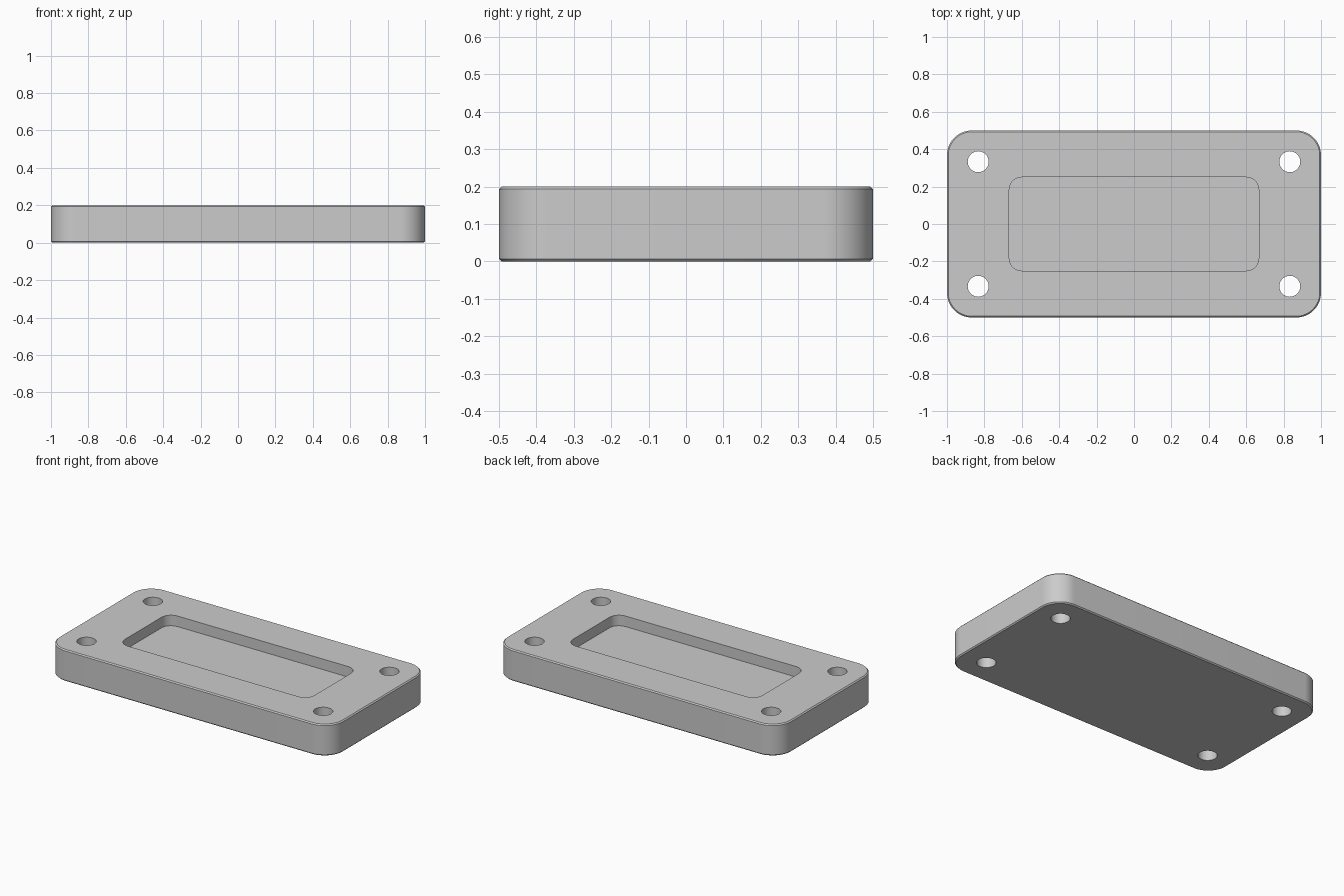
import bpy
import bmesh
from math import cos, sin, pi, radians

cube = bpy.data.objects.get("Cube")
if cube:
    bpy.data.objects.remove(cube, do_unlink=True)

HEIGHT = 0.2
CHAMFER = 0.007
POCKET_DEPTH = 0.067
ARC_STEPS = 16

grey = bpy.data.materials.new("light_grey")
grey.use_nodes = True
colour = (0.6, 0.6, 0.6, 1)
grey.diffuse_color = colour
grey.node_tree.nodes["Principled BSDF"].inputs["Base Color"].default_value = colour


def rounded_rect(half_x, half_y, radius):
    """Counter-clockwise outline with four rounded corners."""
    points = []
    corners = [(1, 1), (-1, 1), (-1, -1), (1, -1)]
    for quarter, (sx, sy) in enumerate(corners):
        for i in range(ARC_STEPS + 1):
            a = (quarter + i / ARC_STEPS) * pi / 2
            points.append((sx * (half_x - radius) + radius * cos(a),
                           sy * (half_y - radius) + radius * sin(a)))
    return points


def circle(x, y, radius, sides=48):
    return [(x + radius * cos(2 * pi * i / sides),
             y + radius * sin(2 * pi * i / sides)) for i in range(sides)]


def loft(name, sections):
    """Closed solid through a stack of (outline, z) sections."""
    bm = bmesh.new()
    rings = [[bm.verts.new((x, y, z)) for x, y in outline] for outline, z in sections]
    for low, high in zip(rings, rings[1:]):
        n = len(low)
        for i in range(n):
            j = (i + 1) % n
            bm.faces.new((low[i], low[j], high[j], high[i]))
    bm.faces.new(rings[0][::-1])
    bm.faces.new(rings[-1])
    mesh = bpy.data.meshes.new(name)
    bm.to_mesh(mesh)
    bm.free()
    mesh.materials.append(grey)
    obj = bpy.data.objects.new(name, mesh)
    bpy.context.collection.objects.link(obj)
    return obj


# Plate body with chamfered top and bottom rims
outer = rounded_rect(1, 0.5, 0.133)
inner = rounded_rect(1 - CHAMFER, 0.5 - CHAMFER, 0.133 - CHAMFER)
plate = loft("mounting_plate", [(inner, 0), (outer, CHAMFER),
                                (outer, HEIGHT - CHAMFER), (inner, HEIGHT)])

# Cutters: shallow rounded pocket and four through holes
pocket = rounded_rect(0.667, 0.25, 0.067)
cutters = [loft("pocket_cutter", [(pocket, HEIGHT - POCKET_DEPTH), (pocket, HEIGHT + 0.1)])]
for sx in (-1, 1):
    for sy in (-1, 1):
        hole = circle(sx * 0.833, sy * 0.333, 0.056)
        cutters.append(loft("screw_hole_cutter", [(hole, -0.1), (hole, HEIGHT + 0.1)]))

bpy.ops.object.select_all(action='DESELECT')
plate.select_set(True)
bpy.context.view_layer.objects.active = plate
for cutter in cutters:
    cutter.hide_render = True
    cut = plate.modifiers.new(cutter.name, 'BOOLEAN')
    cut.operation = 'DIFFERENCE'
    cut.solver = 'EXACT'
    cut.object = cutter
    bpy.ops.object.modifier_apply(modifier=cut.name)
    bpy.data.objects.remove(cutter, do_unlink=True)

# Smooth rounded walls, crisp rims
bpy.ops.object.shade_smooth_by_angle(angle=radians(30))
